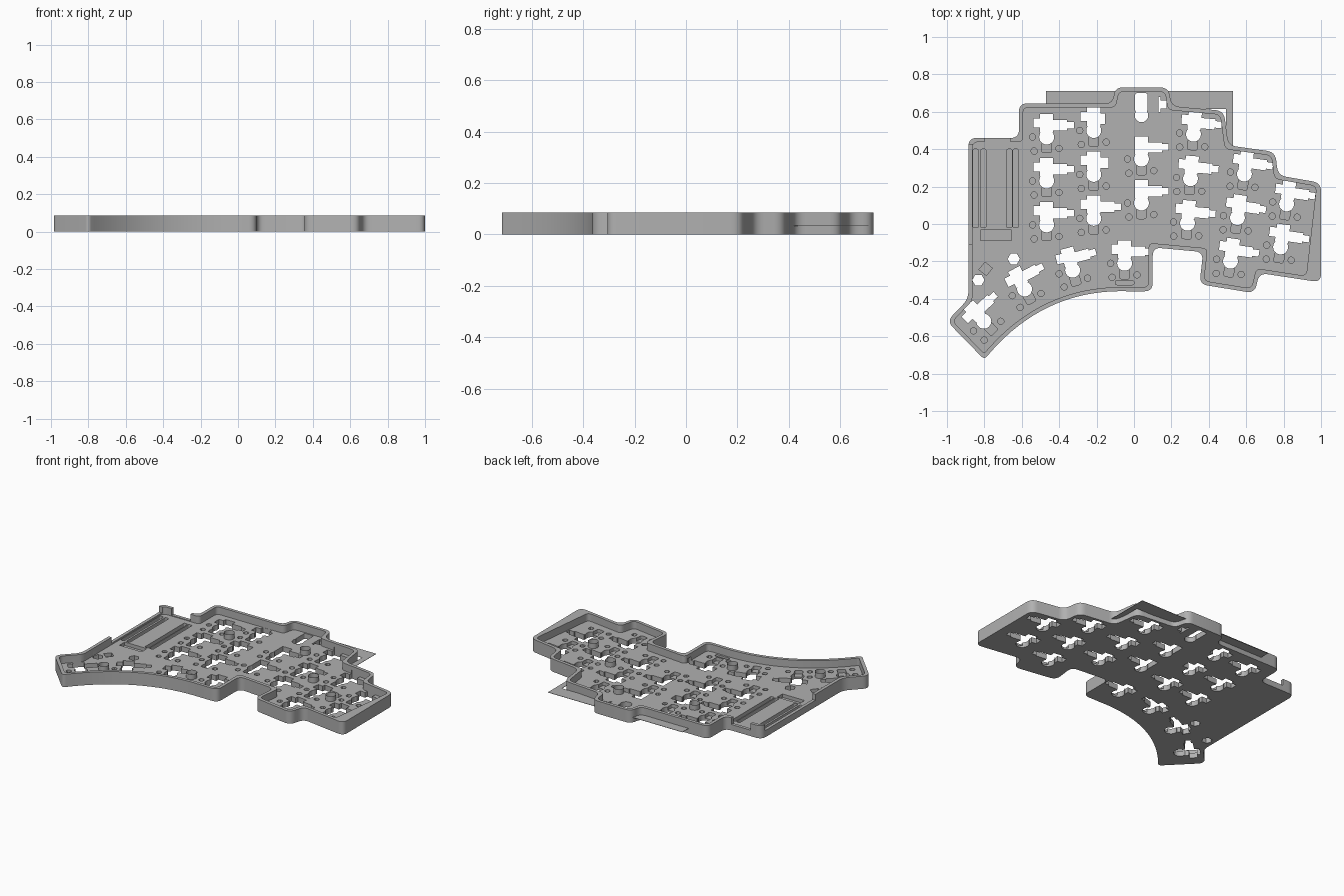
import bpy, bmesh, math
from mathutils import Vector, Matrix

if "Cube" in bpy.data.objects:
    bpy.data.objects.remove(bpy.data.objects["Cube"], do_unlink=True)

HEIGHT, FLOOR, WALL = 0.085, 0.035, 0.022

grey = bpy.data.materials.new("matte_grey")
grey.use_nodes = True
colour = (0.44, 0.44, 0.44, 1)
grey.diffuse_color = colour
grey.node_tree.nodes["Principled BSDF"].inputs["Base Color"].default_value = colour


def make(name, bm):
    bmesh.ops.recalc_face_normals(bm, faces=bm.faces[:])
    mesh = bpy.data.meshes.new(name)
    bm.to_mesh(mesh)
    bm.free()
    mesh.materials.append(grey)
    ob = bpy.data.objects.new(name, mesh)
    bpy.context.collection.objects.link(ob)
    return ob


def prism(bm, pts, z0, z1):
    low = [bm.verts.new((p[0], p[1], z0)) for p in pts]
    high = [bm.verts.new((p[0], p[1], z1)) for p in pts]
    bm.faces.new(low[::-1])
    bm.faces.new(high)
    n = len(pts)
    for i in range(n):
        j = (i + 1) % n
        bm.faces.new((low[i], low[j], high[j], high[i]))


def rect(x0, y0, x1, y1):
    return [Vector(p) for p in ((x0, y0), (x1, y0), (x1, y1), (x0, y1))]


def disc(x, y, r, n=20, turn=0):
    return [Vector((x + r * math.cos(turn + i * math.tau / n),
                    y + r * math.sin(turn + i * math.tau / n))) for i in range(n)]


def bezier(a, b, c, n):
    return [a * (1 - t) ** 2 + b * 2 * t * (1 - t) + c * t * t
            for t in (i / n for i in range(n + 1))]


def offset(pts, d):
    """Move every edge of a clockwise outline inward by d."""
    out = []
    for i, p in enumerate(pts):
        a = (p - pts[i - 1]).normalized()
        b = (pts[(i + 1) % len(pts)] - p).normalized()
        na, nb = Vector((a.y, -a.x)), Vector((b.y, -b.x))
        out.append(p + (na + nb) * (d / (1 + na.dot(nb))))
    return out


def rounded(pts, r):
    out = []
    for i, p in enumerate(pts):
        a, b = pts[i - 1] - p, pts[(i + 1) % len(pts)] - p
        if a.angle(b) > math.radians(155):
            out.append(p)
            continue
        d = min(r, 0.45 * a.length, 0.45 * b.length)
        out += bezier(p + a.normalized() * d, p, p + b.normalized() * d, 6)
    return out


# Case outline, clockwise from the rear left corner
back = [(-.885, .46), (-.615, .46), (-.615, .645), (-.115, .645), (-.1, .73), (.185, .73),
        (.2, .63), (.48, .605), (.505, .42), (.755, .385), (.77, .26), (1, .22)]
corner = [(1, -.312)]
front = [(.67, -.262), (.645, -.37), (.35, -.322), (.37, -.15), (.1, -.125), (.1, -.36)]
thumb = [(-1, -.52), (-.885, -.40)]
sweep = bezier(Vector((-.02, -.36)), Vector((-.49, -.34)), Vector((-.80, -.725)), 18)


def outline(corner_pts):
    v = [Vector(p) for p in back + corner_pts + front]
    return v + sweep + [Vector(p) for p in thumb]


bm = bmesh.new()
prism(bm, rounded(outline(corner), 0.045), 0, HEIGHT)
case = make("case_tray", bm)

# Cavity, with the thicker wedge of wall on the right side
bm = bmesh.new()
prism(bm, rounded(offset(outline([(.94, -.303)]), WALL), 0.03), FLOOR, 0.2)
cavity = make("cavity_cutter", bm)

# Port opening in the rear wall and lowered left wall
bm = bmesh.new()
prism(bm, rect(-.80, .42, -.66, .50), 0.04, 0.2)
prism(bm, rect(-.92, -.11, -.855, .425), 0.045, 0.2)
openings = make("opening_cutter", bm)

# Key positions: x, y, turn in degrees, socket limits
keys = []
for x, y, dx, dy, count, turn, lo in ((-.467, .465, 0, -.235, 3, 0, -1), (.04, .347, 0, -.235, 2, 0, -.035),
                                      (.318, .48, -.016, -.238, 3, -5, -1),
                                      (.59, .267, -.037, -.233, 3, -8, -1),
                                      (.816, .107, -.032, -.23, 2, -8, -1)):
    keys += [(x + dx * i, y + dy * i, turn, lo, 1) for i in range(count)]
keys += [(-.215, .5 - .235 * i, 0, -1, hi) for i, hi in enumerate((.06, .08, 1))]
keys += [(-.05, -.21, 0, -1, 1), (-.328, -.247, 15, -1, 1),
         (-.585, -.348, 28, -1, 1), (-.803, -.52, 43, -1, 1)]
SOCKET = ((-.07, .05, .005, .1), (-.035, .025, .035, .122),
          (0, .035, .11, .09), (.1, .045, .145, .08))

through, pits = bmesh.new(), bmesh.new()
for x, y, turn, lo, hi in keys:
    spin = Matrix.Rotation(math.radians(turn), 2)

    def place(pts):
        return [spin @ p + Vector((x, y)) for p in pts]

    prism(through, place(disc(0, 0, .04, 24)), -.02, .06)
    for x0, y0, x1, y1 in SOCKET:
        x0, x1 = max(x0, lo), min(x1, hi)
        if x1 - x0 > .01:
            prism(through, place(rect(x0, y0, x1, y1)), -.02, .06)
    for px, py in ((-.075, 0), (-.067, -.075), (.066, -.062)):
        prism(pits, place(disc(px, py, .017, 12)), .012, .04)
    prism(pits, place(rounded(rect(-.026, -.084, .026, -.03), .012)), .012, .04)

# Rear key slot, button slot and hexagonal holes
prism(through, disc(.04, .58, .036, 24), -.02, .06)
prism(through, rounded(rect(.006, .6, .072, .7), .012), -.02, .06)
prism(through, rect(.13, .6, .142, .68), -.02, .06)
prism(through, rect(.136, .618, .175, .66), -.02, .06)
for x, y in ((-.832, -.3), (-.643, -.187)):
    prism(through, disc(x, y, .033, 6), -.02, .06)

# Controller grooves and small recesses
for x in (-.86, -.819, -.68, -.646):
    prism(pits, rounded(rect(x, -.02, x + .027, .4), .008), .012, .04)
prism(pits, rect(-.82, -.088, -.655, -.032), .012, .04)
prism(pits, rounded(rect(-.1, -.325, 0, -.302), .01), .012, .04)
prism(pits, disc(-.793, -.24, .036, 4, .1), .012, .04)
through = make("key_hole_cutter", through)
pits = make("recess_cutter", pits)

# Cut the tray and bake the result
cutters = (cavity, openings, pits, through)
for cutter in cutters:
    cutter.hide_render = True
    mod = case.modifiers.new(cutter.name, "BOOLEAN")
    mod.operation, mod.solver, mod.object = "DIFFERENCE", "EXACT", cutter
    mod.use_self = cutter in (pits, through)
bpy.context.view_layer.update()
baked = bpy.data.meshes.new_from_object(case.evaluated_get(bpy.context.evaluated_depsgraph_get()))
case.modifiers.clear()
case.data = baked
case.data.materials.clear()
case.data.materials.append(grey)
for cutter in cutters:
    bpy.data.objects.remove(cutter, do_unlink=True)

# Screw posts with blind bores
posts = []
for i, (x, y) in enumerate(((-.334, .385), (.174, .465), (.441, .171), (.682, .011),
                            (-.195, -.214), (-.698, -.428))):
    bm = bmesh.new()
    prism(bm, disc(x, y, .033, 24), .03, .07)
    top = max(bm.faces, key=lambda f: f.calc_center_median().z)
    bmesh.ops.inset_region(bm, faces=[top], thickness=.014)
    bore = bmesh.ops.extrude_discrete_faces(bm, faces=[top])["faces"][0]
    bmesh.ops.translate(bm, verts=bore.verts[:], vec=(0, 0, -.03))
    posts.append(make(f"screw_post_{i + 1}", bm))

# Thin plate sticking out behind the rear wall
for name, box in (("rear_plate_left", (-.47, .63, -.1, .71)),
                  ("rear_plate_right", (.18, .615, .53, .71)),
                  ("rear_plate_side", (.492, .41, .53, .615))):
    bm = bmesh.new()
    prism(bm, rect(*box), .032, .034)
    make(name, bm)

# Smooth the rounded corners, keep the edges crisp
bpy.ops.object.select_all(action="DESELECT")
for ob in [case] + posts:
    ob.select_set(True)
    bpy.context.view_layer.objects.active = ob
bpy.ops.object.shade_smooth_by_angle(angle=math.radians(30))
